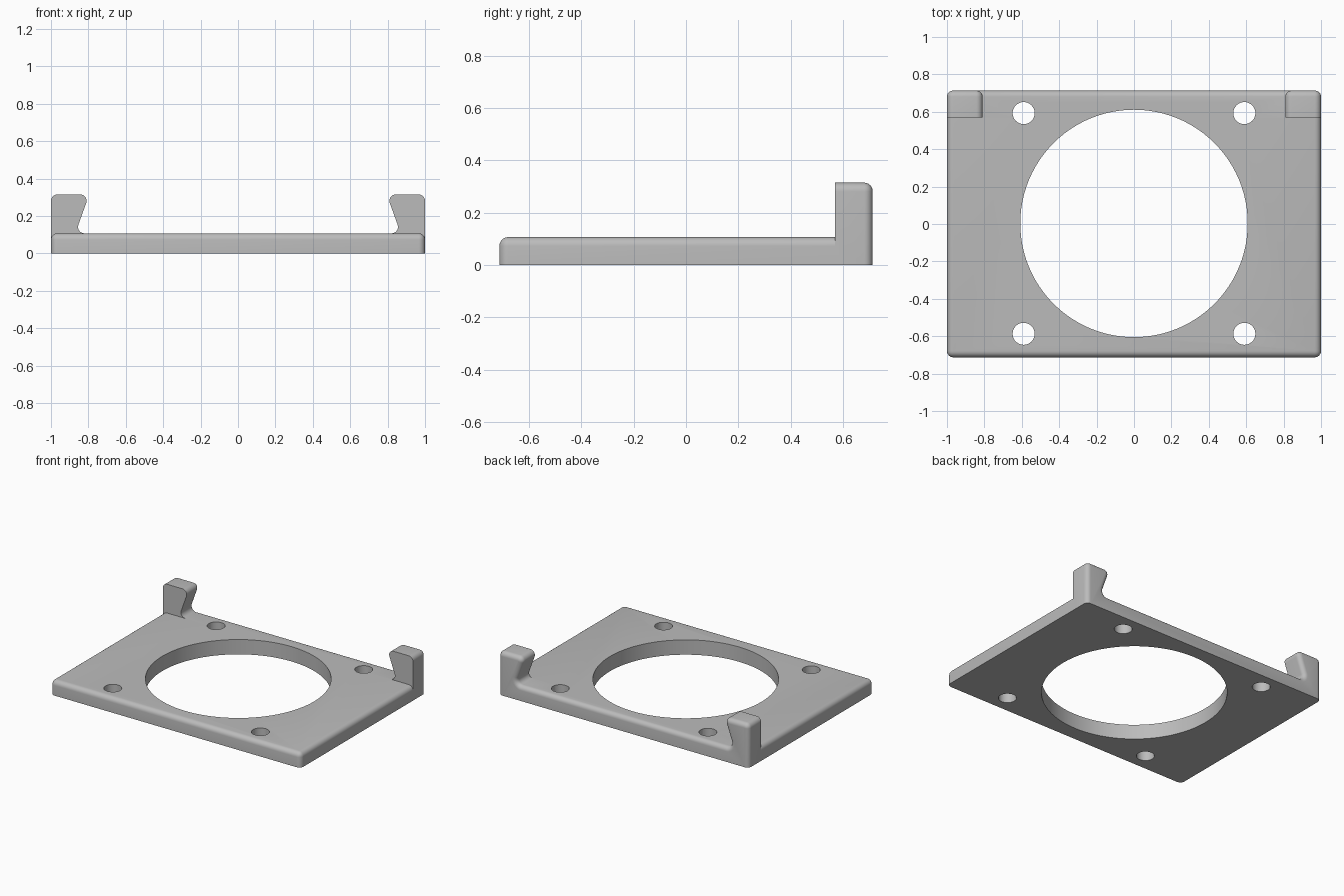
import bpy, bmesh, math
from mathutils import Vector

default = bpy.data.objects.get("Cube")
if default:
    bpy.data.objects.remove(default, do_unlink=True)

DEPTH = 0.713       # half depth of the plate
THICK = 0.107       # plate thickness
HOOK_TOP = 0.315
HOOK_FRONT = 0.57
ROUND = 0.034
HOLE_SEGMENTS = 32

grey = bpy.data.materials.new("plain grey")
grey.use_nodes = True
colour = (0.5, 0.5, 0.5, 1)
grey.diffuse_color = colour
grey.node_tree.nodes["Principled BSDF"].inputs["Base Color"].default_value = colour


def make_object(name, bm):
    bmesh.ops.recalc_face_normals(bm, faces=bm.faces)
    mesh = bpy.data.meshes.new(name)
    bm.to_mesh(mesh)
    bm.free()
    mesh.materials.append(grey)
    obj = bpy.data.objects.new(name, mesh)
    bpy.context.collection.objects.link(obj)
    return obj


def fillet(prev, corner, nxt, radius, steps=7):
    """Points of an arc that rounds one corner of a 2D outline."""
    a, b = (prev - corner).normalized(), (nxt - corner).normalized()
    half = a.angle(b) / 2
    centre = corner + (a + b).normalized() * radius / math.sin(half)
    run = radius / math.tan(half)
    start, end = corner + a * run - centre, corner + b * run - centre
    sweep = math.pi - 2 * half
    return [centre + (start * math.sin(sweep * (1 - t)) + end * math.sin(sweep * t))
            / math.sin(sweep) for t in (i / steps for i in range(steps + 1))]


def extrude_profile(points, y0, y1):
    """Prism from an (x, z) outline, running from y0 to y1."""
    bm = bmesh.new()
    face = bm.faces.new([bm.verts.new((p[0], y0, p[1])) for p in points])
    out = bmesh.ops.extrude_face_region(bm, geom=[face])
    moved = [g for g in out["geom"] if isinstance(g, bmesh.types.BMVert)]
    bmesh.ops.translate(bm, verts=moved, vec=(0, y1 - y0, 0))
    return bm


def round_edges(bm, rule, size):
    edges = [e for e in bm.edges if rule(*(v.co for v in e.verts))]
    bmesh.ops.bevel(bm, geom=edges, offset=size, segments=6, profile=0.5,
                    affect='EDGES', clamp_overlap=False)


def cylinder(name, x, y, radius, segments):
    bm = bmesh.new()
    bmesh.ops.create_cone(bm, cap_ends=True, segments=segments, radius1=radius,
                          radius2=radius, depth=1)
    bmesh.ops.translate(bm, verts=bm.verts, vec=(x, y, 0))
    return make_object(name, bm)


def combine(target, other, operation):
    mod = target.modifiers.new(operation.lower(), 'BOOLEAN')
    mod.operation, mod.solver, mod.object = operation, 'EXACT', other
    bpy.context.view_layer.objects.active = target
    bpy.ops.object.modifier_apply(modifier=mod.name)
    bpy.data.objects.remove(other, do_unlink=True)


# Flat plate: rounded top and front corners, sharp underside
overlap = HOOK_FRONT + 0.03
bm = extrude_profile([(-1, 0), (1, 0), (1, THICK), (-1, THICK)], -DEPTH, overlap)
round_edges(bm, lambda a, b: a.z + b.z > 0.01 and (a.y + b.y) / 2 < overlap - 0.01, ROUND)
plate = make_object("mounting_plate", bm)

# Back rail with the two undercut hooks: half outline, then mirrored
corners = [Vector(c) for c in ((1, 0), (1, HOOK_TOP), (0.795, HOOK_TOP),
                               (0.87, THICK), (0, THICK))]
half = [corners[0]]
for i in (1, 2, 3):
    half += fillet(*corners[i - 1:i + 2], ROUND)
outline = half + [Vector((-p.x, p.y)) for p in reversed(half)]
bm = extrude_profile(outline, HOOK_FRONT, DEPTH)
round_edges(bm, lambda a, b: min(a.y, b.y) > DEPTH - 0.001 and a.z + b.z > 0.001,
            ROUND - 0.002)
rail = make_object("back_rail_with_hooks", bm)
combine(plate, rail, 'UNION')

# Large centre opening and four screw holes
combine(plate, cylinder("centre_cutter", 0, 0.003, 0.608, 96), 'DIFFERENCE')
for sx in (-1, 1):
    for sy in (-1, 1):
        cutter = cylinder("screw_cutter", sx * 0.59, sy * 0.59 + 0.003, 0.059, HOLE_SEGMENTS)
        combine(plate, cutter, 'DIFFERENCE')

bpy.ops.object.select_all(action='DESELECT')
plate.select_set(True)
bpy.context.view_layer.objects.active = plate
bpy.ops.object.shade_smooth_by_angle(angle=math.radians(30))
